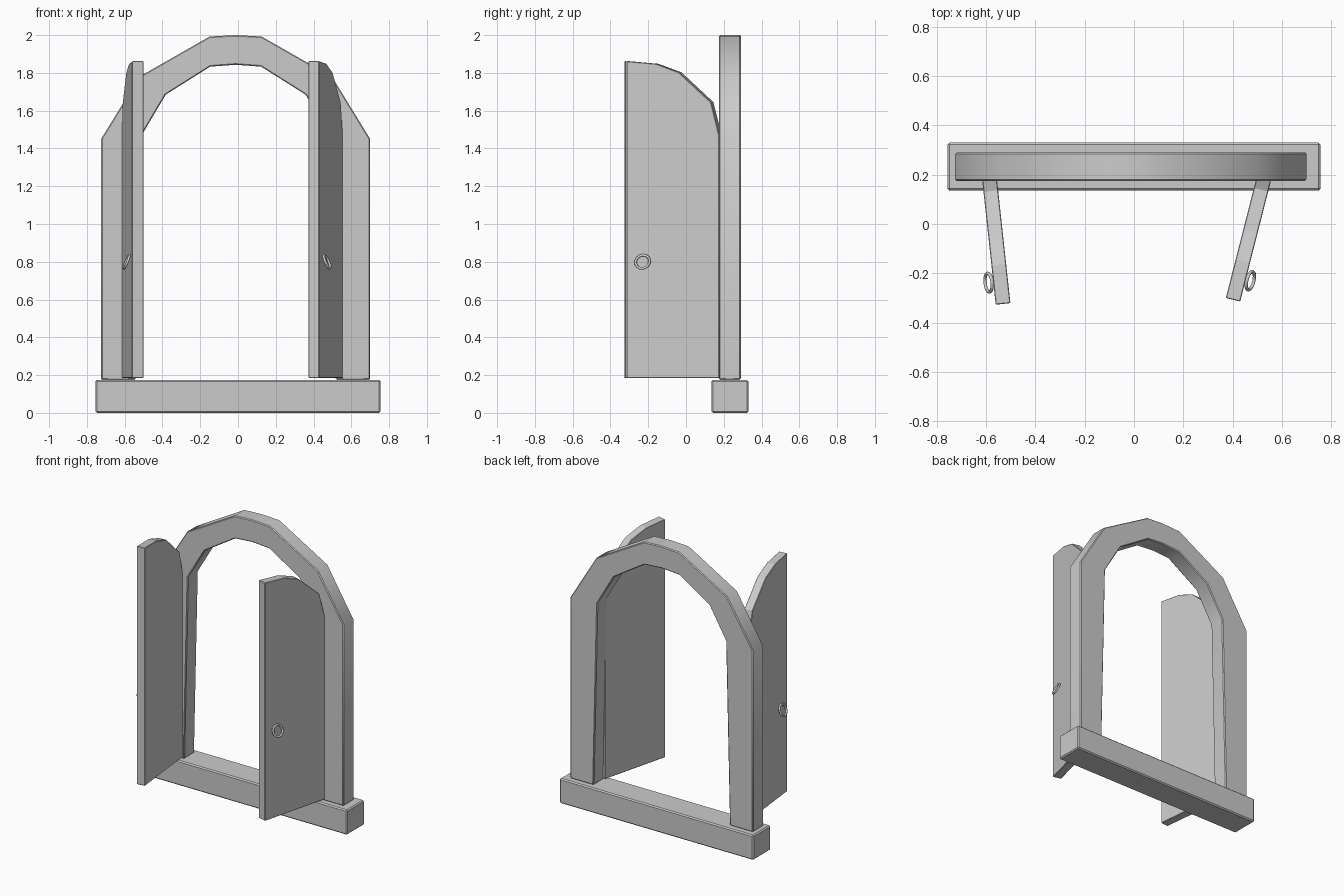
import bpy, bmesh
from math import sin, cos, radians
from mathutils import Matrix, Vector

if "Cube" in bpy.data.objects:
    bpy.data.objects.remove(bpy.data.objects["Cube"])


def make_object(name, bm, bevel, smooth=None):
    bmesh.ops.recalc_face_normals(bm, faces=bm.faces)
    mesh = bpy.data.meshes.new(name)
    bm.to_mesh(mesh)
    bm.free()
    ob = bpy.data.objects.new(name, mesh)
    bpy.context.collection.objects.link(ob)
    mod = ob.modifiers.new("edge_bevel", 'BEVEL')
    mod.width, mod.segments = bevel, 1
    mod.limit_method, mod.angle_limit = 'ANGLE', radians(50)
    if smooth:
        bpy.ops.object.select_all(action='DESELECT')
        ob.select_set(True)
        bpy.context.view_layer.objects.active = ob
        bpy.ops.object.shade_smooth_by_angle(angle=radians(smooth))
    return ob


def extrude(bm, faces, offset):
    geo = bmesh.ops.extrude_face_region(bm, geom=faces)["geom"]
    verts = [g for g in geo if isinstance(g, bmesh.types.BMVert)]
    bmesh.ops.translate(bm, verts=verts, vec=offset)


# Threshold beam
bm = bmesh.new()
bmesh.ops.create_cube(bm, size=1, matrix=Matrix.Translation((0, 0.2325, 0.0875))
                      @ Matrix.Diagonal((1.51, 0.195, 0.175, 1)))
make_object("threshold", bm, 0.008)

# Arched frame: half outline mirrored about its centre
outer = [(0.7125, 0.175), (0.7125, 1.45), (0.51, 1.78), (0.137, 1.993), (0, 2.0)]
inner = [(0.53, 0.175), (0.50, 1.465), (0.37, 1.685), (0.135, 1.833), (0, 1.843)]


def full(half):
    return half + [(-x, z) for x, z in reversed(half[:-1])]


bm = bmesh.new()
rows = [[bm.verts.new((x - 0.0125, 0.175, z)) for x, z in full(h)] for h in (outer, inner)]
faces = [bm.faces.new((rows[0][i], rows[0][i + 1], rows[1][i + 1], rows[1][i]))
         for i in range(len(rows[0]) - 1)]
extrude(bm, faces, (0, 0.115, 0))
make_object("arched_frame", bm, 0.006, 40)

# Door leaves: (distance from hinge, height)
leaf = [(0, 0.185), (0, 1.47), (0.045, 1.645), (0.22, 1.803), (0.345, 1.848),
        (0.505, 1.862), (0.505, 0.185)]


def door(label, side, hinge_x, angle):
    a = radians(angle)
    d = Vector((-side * sin(a), -cos(a), 0))
    n = Vector((side * cos(a), -sin(a), 0))
    hinge = Vector((hinge_x, 0.175, 0))
    bm = bmesh.new()
    face = bm.faces.new([bm.verts.new(hinge + d * s + Vector((0, 0, z))) for s, z in leaf])
    extrude(bm, [face], n * -0.06)
    make_object(label + "_door", bm, 0.003)
    # Ring pull hanging tilted on the outer face
    tilt = radians(22)
    up = Vector((0, 0, cos(tilt))) - n * sin(tilt)
    rot = Matrix((d, up, d.cross(up))).transposed().to_4x4()
    bpy.ops.mesh.primitive_torus_add(major_segments=20, minor_segments=8,
                                     major_radius=0.038, minor_radius=0.007)
    ring = bpy.context.object
    ring.name = label + "_ring_pull"
    ring.matrix_world = Matrix.Translation(
        hinge + d * 0.413 + n * 0.019 + Vector((0, 0, 0.8))) @ rot
    bpy.ops.object.shade_smooth_by_angle(angle=radians(50))


door("left", -1, -0.615, 6.2)
door("right", 1, 0.555, 14.3)
